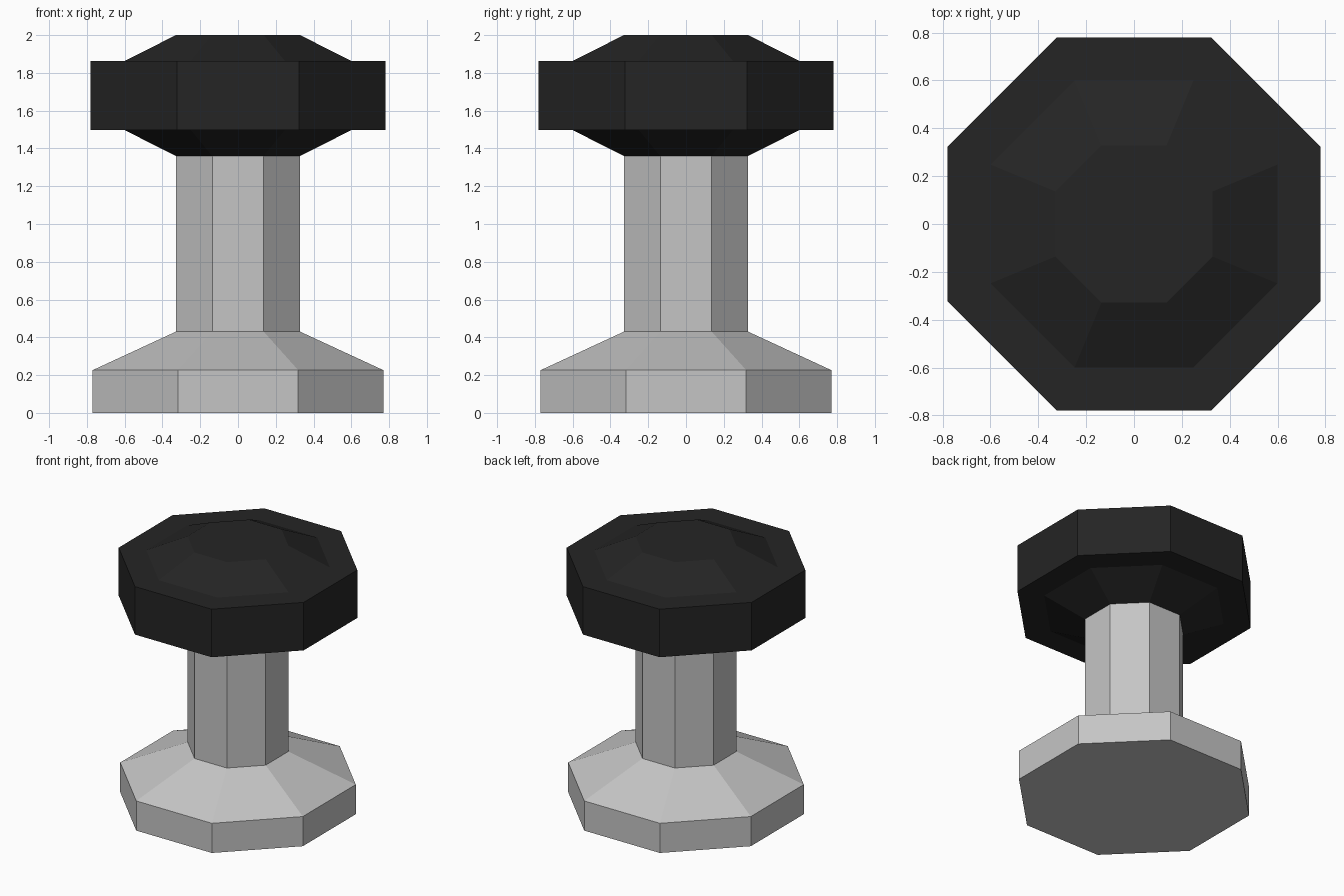
import bpy, bmesh, math

if "Cube" in bpy.data.objects:
    bpy.data.objects.remove(bpy.data.objects["Cube"])

SIDES = 8


def material(name, value):
    m = bpy.data.materials.new(name)
    m.diffuse_color = (value, value, value, 1)
    m.use_nodes = True
    m.node_tree.nodes["Principled BSDF"].inputs["Base Color"].default_value = m.diffuse_color
    return m


def octagon_lathe(name, profile, mat):
    """Stack octagonal rings from (half width across flats, z) pairs and cap both ends."""
    bm = bmesh.new()
    rings = []
    for half, z in profile:
        r = half / math.cos(math.pi / SIDES)
        angles = [(i + 0.5) * 2 * math.pi / SIDES for i in range(SIDES)]
        rings.append([bm.verts.new((r * math.cos(a), r * math.sin(a), z)) for a in angles])
    for low, high in zip(rings, rings[1:]):
        for i in range(SIDES):
            j = (i + 1) % SIDES
            bm.faces.new((low[i], low[j], high[j], high[i]))
    bm.faces.new(rings[0][::-1])
    bm.faces.new(rings[-1])
    bmesh.ops.recalc_face_normals(bm, faces=bm.faces)
    mesh = bpy.data.meshes.new(name)
    bm.to_mesh(mesh)
    bm.free()
    mesh.materials.append(mat)
    obj = bpy.data.objects.new(name, mesh)
    bpy.context.collection.objects.link(obj)
    return obj


grey = material("light grey", 0.56)
black = material("soft black", 0.018)

# Flared foot and straight column
octagon_lathe("pedestal", [(0.77, 0), (0.77, 0.226), (0.329, 0.43), (0.329, 1.36)], grey)

# Wide head with a raised bevelled step above and below
octagon_lathe("head", [(0.329, 1.36), (0.6, 1.497), (0.78, 1.497),
                       (0.78, 1.863), (0.6, 1.863), (0.329, 2.0)], black)
